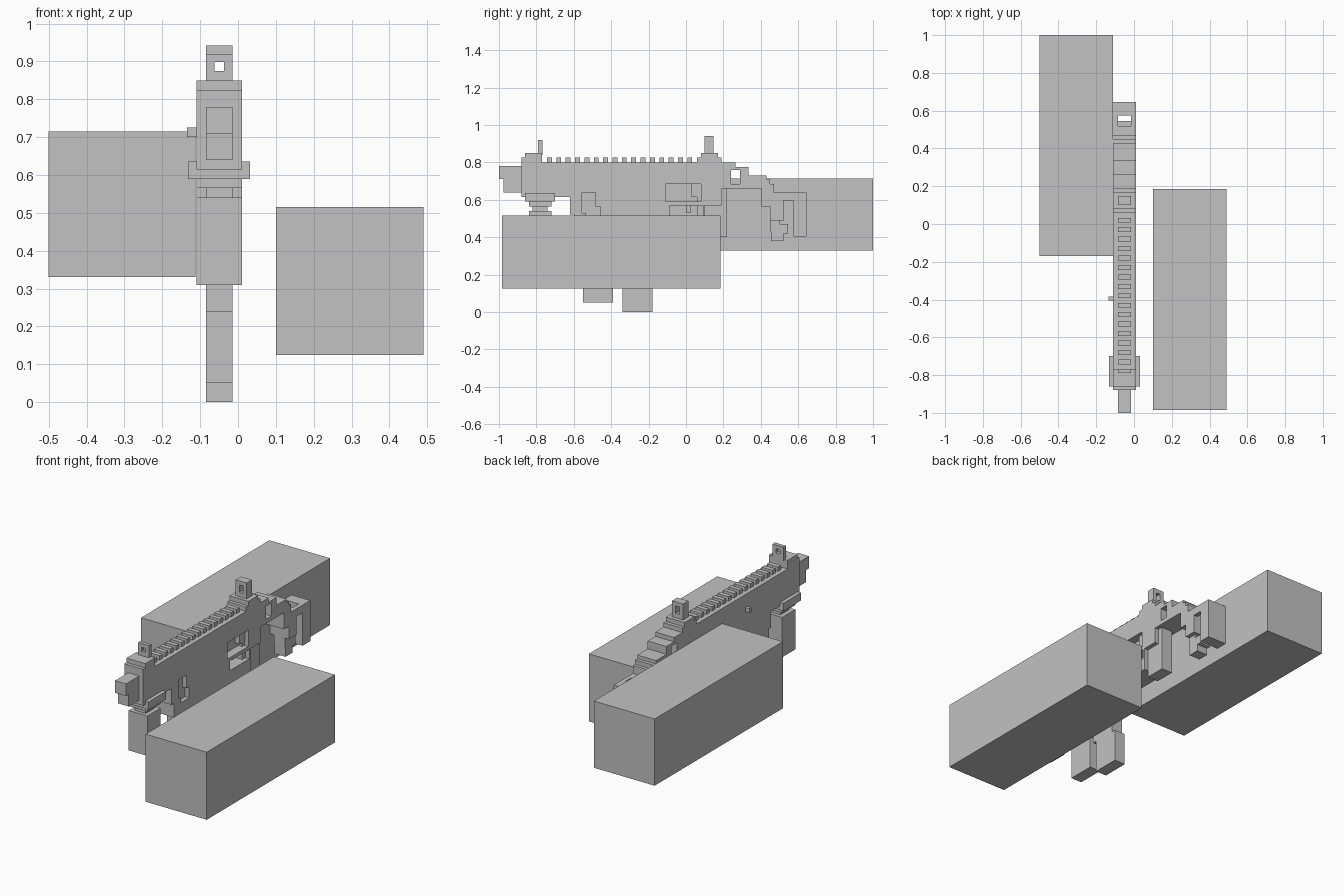
import bpy
import bmesh

old = bpy.data.objects.get("Cube")
if old:
    bpy.data.objects.remove(old, do_unlink=True)

grey = bpy.data.materials.new("plain grey")
grey.use_nodes = True
colour = (0.54, 0.54, 0.54, 1)
grey.diffuse_color = colour
grey.node_tree.nodes["Principled BSDF"].inputs["Base Color"].default_value = colour

FULL = (-0.11, 0.01)
SLIM = (-0.085, -0.015)


def profile(name, points, xs=FULL):
    """Extrude a side outline of (y, z) points across the width xs."""
    bm = bmesh.new()
    face = bm.faces.new([bm.verts.new((xs[0], y, z)) for y, z in points])
    result = bmesh.ops.extrude_face_region(bm, geom=[face])
    moved = [g for g in result["geom"] if isinstance(g, bmesh.types.BMVert)]
    bmesh.ops.translate(bm, verts=moved, vec=(xs[1] - xs[0], 0, 0))
    bmesh.ops.recalc_face_normals(bm, faces=bm.faces)
    mesh = bpy.data.meshes.new(name)
    bm.to_mesh(mesh)
    bm.free()
    mesh.materials.append(grey)
    obj = bpy.data.objects.new(name, mesh)
    bpy.context.collection.objects.link(obj)
    return obj


def box(name, xs, ys, zs):
    (a, b), (c, d) = ys, zs
    return profile(name, [(a, c), (b, c), (b, d), (a, d)], xs)


def stairs(start, moves):
    """Outline made of alternating steps: y value, z value, y value..."""
    y, z = start
    points = [start]
    for i, value in enumerate(moves):
        y, z = (value, z) if i % 2 == 0 else (y, value)
        points.append((y, z))
    return points


def cut(target, cutter):
    cutter.hide_render = True
    mod = target.modifiers.new("cut", "BOOLEAN")
    mod.operation = "DIFFERENCE"
    mod.solver = "EXACT"
    mod.object = cutter
    bpy.context.view_layer.objects.active = target
    bpy.ops.object.modifier_apply(modifier=mod.name)
    bpy.data.objects.remove(cutter, do_unlink=True)


# Two large arm blocks
box("right_arm", (-0.5, -0.112), (-0.17, 1.0), (0.33, 0.715))
box("left_arm", (0.1, 0.49), (-0.985, 0.185), (0.125, 0.515))

# Receiver with stepped top and underside
body = profile("receiver", stairs((-0.88, 0.615), [
    -0.62, 0.52, -0.6, 0.44, 0.1, 0.57, 0.19, 0.66, 0.405, 0.565, 0.45, 0.49,
    0.52, 0.64, 0.47, 0.685, 0.45, 0.71, 0.43, 0.73, 0.335, 0.775, 0.265, 0.8,
    -0.77, 0.85, -0.86, 0.825, -0.88]))
cut(body, box("port_cutter", (-0.04, 0.1), (-0.11, 0.08), (0.59, 0.685)))
cut(body, box("guard_cutter", (-0.2, 0.1), (-0.085, 0.09), (0.515, 0.57)))
cut(body, box("rear_slot_cutter", (-0.2, 0.1), (0.24, 0.29), (0.685, 0.76)))
cut(body, profile("front_slot_cutter", stairs((-0.535, 0.5), [
    -0.46, 0.565, -0.485, 0.64, -0.555, 0.53, -0.535]), (-0.015, 0.1)))
box("bolt", (-0.06, -0.012), (0.03, 0.08), (0.615, 0.685))
box("charging_handle", (-0.135, -0.105), (-0.405, -0.385), (0.7, 0.725))

# Muzzle
profile("muzzle", stairs((-1.0, 0.71), [-0.975, 0.64, -0.87, 0.78, -1.0]), SLIM)

# Top rail teeth
for i in range(16):
    y = -0.743 + 0.05 * i
    box("rail_tooth", SLIM, (y, y + 0.026), (0.795, 0.825))

# Sights: bases and open frames
profile("rear_sight_base", stairs((0.06, 0.79), [
    0.19, 0.825, 0.17, 0.85, 0.08, 0.825, 0.06]))


def sight(name, ys, top, hole_top):
    box(name + "_foot", SLIM, ys, (0.84, 0.875))
    box(name + "_top", SLIM, ys, (hole_top, top))
    for side in ((-0.085, -0.062), (-0.037, -0.015)):
        box(name + "_post", side, ys, (0.875, hole_top))


sight("front_sight", (-0.79, -0.768), 0.92, 0.898)
sight("rear_sight", (0.1, 0.148), 0.942, 0.918)

# Forward grip
box("foregrip_plate", (-0.132, 0.032), (-0.86, -0.7), (0.59, 0.635))
box("foregrip_collar", FULL, (-0.84, -0.72), (0.565, 0.59))
box("foregrip_neck", SLIM, (-0.82, -0.74), (0.54, 0.565))
box("foregrip", FULL, (-0.84, -0.72), (0.31, 0.54))

# Paired magazines, stepped toward the receiver
profile("front_magazine", stairs((-0.55, 0.05), [
    -0.39, 0.24, -0.365, 0.45, -0.525, 0.24, -0.55]), SLIM)
profile("rear_magazine", stairs((-0.34, 0.0), [
    -0.18, 0.19, -0.205, 0.45, -0.365, 0.19, -0.34]), SLIM)

# Pistol grip and trigger
profile("pistol_grip", stairs((0.1, 0.4), [
    0.22, 0.66, 0.195, 0.685, 0.06, 0.5, 0.1]), SLIM)
box("trigger", (-0.062, -0.037), (0.0, 0.025), (0.53, 0.58))

# Stock: cheek drop, side straps and butt pad
profile("stock_drop", stairs((0.455, 0.38), [
    0.52, 0.42, 0.545, 0.47, 0.5, 0.57, 0.45, 0.43, 0.455]), SLIM)
for side in ((-0.11, -0.085), (-0.015, 0.01)):
    box("stock_strap", side, (0.5, 0.58), (0.595, 0.64))
box("stock_lower_strap", SLIM, (0.52, 0.545), (0.42, 0.47))
box("butt_pad", FULL, (0.575, 0.645), (0.405, 0.64))
